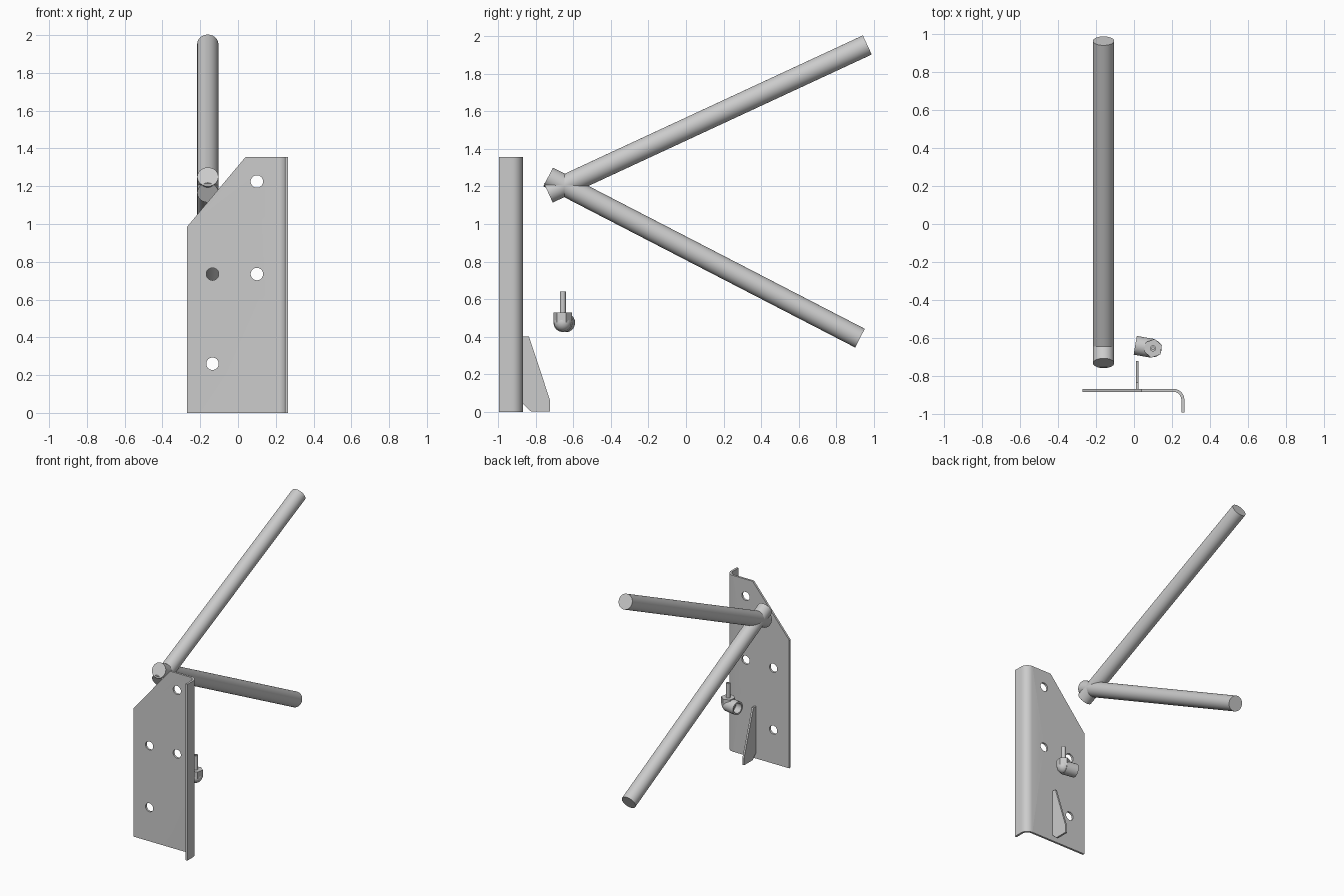
import bpy
import bmesh
from math import cos, sin, pi, radians
from mathutils import Vector

cube = bpy.data.objects.get("Cube")
if cube:
    bpy.data.objects.remove(cube)

steel = bpy.data.materials.new("grey steel")
steel.use_nodes = True
GREY = (0.6, 0.6, 0.6, 1)
steel.diffuse_color = GREY
steel.node_tree.nodes["Principled BSDF"].inputs["Base Color"].default_value = GREY


def finish(name, bm, smooth=True):
    bmesh.ops.recalc_face_normals(bm, faces=bm.faces)
    mesh = bpy.data.meshes.new(name)
    bm.to_mesh(mesh)
    bm.free()
    mesh.materials.append(steel)
    ob = bpy.data.objects.new(name, mesh)
    bpy.context.collection.objects.link(ob)
    if smooth:
        shade(ob)
    return ob


def shade(ob):
    bpy.ops.object.select_all(action='DESELECT')
    ob.select_set(True)
    bpy.context.view_layer.objects.active = ob
    bpy.ops.object.shade_smooth_by_angle(angle=radians(30))


def prism(name, points, offset, smooth=True):
    """Extrude a flat outline along an offset vector."""
    bm = bmesh.new()
    face = bm.faces.new([bm.verts.new(p) for p in points])
    ext = bmesh.ops.extrude_face_region(bm, geom=[face], use_keep_orig=True)
    moved = [g for g in ext["geom"] if isinstance(g, bmesh.types.BMVert)]
    bmesh.ops.translate(bm, verts=moved, vec=offset)
    return finish(name, bm, smooth)


def lathe(name, profile, start, direction, sides=32, turn=0):
    """Turn (radius, distance) points about an axis; ends close the solid."""
    rot = Vector((0, 0, 1)).rotation_difference(Vector(direction))
    start = Vector(start)
    bm = bmesh.new()
    rings = []
    for r, d in profile:
        if r == 0:
            rings.append([bm.verts.new(start + rot @ Vector((0, 0, d)))])
            continue
        angles = [turn + 2 * pi * i / sides for i in range(sides)]
        rings.append([bm.verts.new(start + rot @ Vector((r * cos(a), r * sin(a), d)))
                      for a in angles])
    for a, b in zip(rings, rings[1:]):
        for i in range(sides):
            j = (i + 1) % sides
            corners = [a[i % len(a)], a[j % len(a)], b[j % len(b)], b[i % len(b)]]
            bm.faces.new(list(dict.fromkeys(corners)))
    return finish(name, bm)


def rod(name, start, end, radius, sides=32):
    axis = Vector(end) - Vector(start)
    n = axis.length
    return lathe(name, [(0, 0), (radius, 0), (radius, n), (0, n)], start, axis, sides)


# Mounting plate with a rounded forward flange
STEPS = 10
bend = (0.208, -0.925)


def arc(radius, reverse=False):
    pts = [(bend[0] + radius * cos(pi / 2 * i / STEPS),
            bend[1] + radius * sin(pi / 2 * i / STEPS), 0) for i in range(STEPS + 1)]
    return pts[::-1] if reverse else pts


outer, inner = 0.057, 0.041
section = [(-0.27, bend[1] + inner, 0), (-0.27, bend[1] + outer, 0)]
section += arc(outer, True)
section += [(bend[0] + outer, -0.993, 0), (bend[0] + inner, -0.993, 0)]
section += arc(inner)
plate = prism("mounting_plate", section, (0, 0, 1.355), False)

# Sloped top corner
bm = bmesh.new()
bm.from_mesh(plate.data)
bmesh.ops.bisect_plane(bm, geom=bm.verts[:] + bm.edges[:] + bm.faces[:],
                       plane_co=(-0.27, 0, 0.985), plane_no=(-0.37, 0, 0.31),
                       clear_outer=True)
bmesh.ops.holes_fill(bm, edges=[e for e in bm.edges if e.is_boundary])
bmesh.ops.recalc_face_normals(bm, faces=bm.faces)
bm.to_mesh(plate.data)
bm.free()

# Bolt holes
for x, z in [(0.1, 1.225), (0.1, 0.735), (-0.135, 0.735), (-0.135, 0.26)]:
    cutter = rod("hole_cutter", (x, -0.95, z), (x, -0.8, z), 0.033)
    cutter.hide_render = True
    cut = plate.modifiers.new("hole", 'BOOLEAN')
    cut.operation = 'DIFFERENCE'
    cut.solver = 'EXACT'
    cut.object = cutter
    bpy.context.view_layer.objects.active = plate
    bpy.ops.object.modifier_apply(modifier=cut.name)
    bpy.data.objects.remove(cutter)
shade(plate)

# Stiffening rib behind the plate
rib = [(-0.868, 0.402), (-0.835, 0.402), (-0.722, 0.06), (-0.722, 0.004),
       (-0.825, 0.004), (-0.868, 0.045)]
prism("stiffening_rib", [(0.011, y, z) for y, z in rib], (0.014, 0, 0), False)

# Crossing round bars
rod("upper_bar", (-0.16, -0.732, 1.165), (-0.16, 0.964, 1.952), 0.056, 48)
rod("lower_bar", (-0.16, -0.733, 1.25), (-0.16, 0.925, 0.393), 0.056, 48)

# Small elbow fitting: rounded body, hexagonal collar, side socket, hollow pin
cx, cy, cz = 0.1, -0.655, 0.475
ball = [(0.046 * sin(pi * i / 16), -0.046 * cos(pi * i / 16)) for i in range(1, 16)]
lathe("fitting_body", [(0, -0.046)] + ball + [(0, 0.046)], (cx, cy, cz), (0, 0, 1))
lathe("fitting_collar", [(0, 0), (0.05, 0), (0.05, 0.055), (0, 0.055)],
      (cx, cy, cz), (0, 0, 1), 6, radians(20))
lathe("fitting_socket", [(0, 0), (0.05, 0), (0.05, 0.095), (0.038, 0.095),
                         (0.038, 0.04), (0, 0.04)],
      (cx, cy, cz), (-0.98, 0.17, 0))
lathe("fitting_pin", [(0, 0), (0.016, 0), (0.016, 0.11), (0.007, 0.11),
                      (0.007, 0.02), (0, 0.02)],
      (cx, cy, 0.53), (0, 0, 1), 24)
